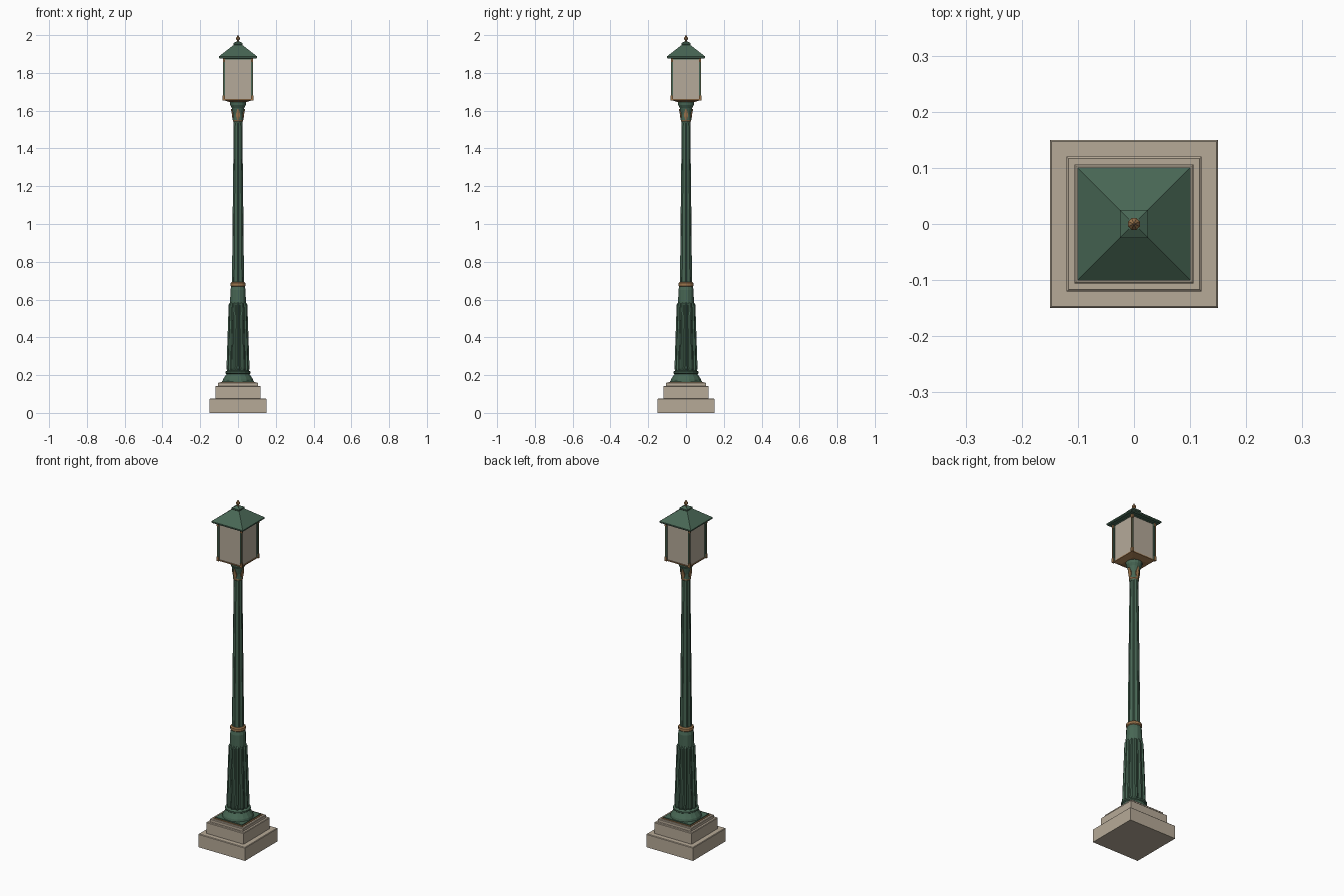
import bpy, bmesh, math
from mathutils import Matrix

if "Cube" in bpy.data.objects:
    bpy.data.objects.remove(bpy.data.objects["Cube"])

def mat(name, c):
    m = bpy.data.materials.new(name)
    m.diffuse_color = (*c, 1)
    m.use_nodes = True
    m.node_tree.nodes["Principled BSDF"].inputs["Base Color"].default_value = m.diffuse_color
    return m

GREEN = mat("painted_green", (0.065, 0.135, 0.09))
STONE = mat("pale_stone", (0.47, 0.40, 0.31))
GLASS = mat("cream_glass", (0.46, 0.40, 0.32))
GOLD = mat("aged_gold", (0.33, 0.18, 0.075))

def loft(name, rings, material):
    """Skin a stack of equal-length rings and cap both ends."""
    bm = bmesh.new()
    vs = [[bm.verts.new(p) for p in r] for r in rings]
    n = len(vs[0])
    for a, b in zip(vs, vs[1:]):
        for i in range(n):
            j = (i + 1) % n
            bm.faces.new((a[i], a[j], b[j], b[i]))
    bm.faces.new(vs[0][::-1])
    bm.faces.new(vs[-1])
    bmesh.ops.recalc_face_normals(bm, faces=bm.faces)
    me = bpy.data.meshes.new(name)
    bm.to_mesh(me)
    bm.free()
    me.materials.append(material)
    ob = bpy.data.objects.new(name, me)
    bpy.context.collection.objects.link(ob)
    return ob

def square(name, prof, material):
    """Square section stack: prof is (half width, z)."""
    return loft(name, [[(-h, -h, z), (h, -h, z), (h, h, z), (-h, h, z)] for h, z in prof], material)

def turned(name, prof, material, n=16, flutes=0, depth=0.0):
    """Turned stack: prof is (radius, z); flutes cut grooves around it."""
    rings = []
    if flutes:
        n = flutes * 4
    for r, z in prof:
        ring = []
        for i in range(n):
            a = 2 * math.pi * (i + 0.5) / n
            k = r * (1 - depth) if flutes and i % 4 in (1, 2) else r
            ring.append((k * math.cos(a), k * math.sin(a), z))
        rings.append(ring)
    return loft(name, rings, material)

def box(name, c, s, material, rot=0):
    bm = bmesh.new()
    bmesh.ops.create_cube(bm, size=1)
    bm.transform(Matrix.Rotation(rot, 4, 'Z') @ Matrix.Translation(c) @ Matrix.Diagonal((*s, 1)))
    me = bpy.data.meshes.new(name)
    bm.to_mesh(me)
    bm.free()
    me.materials.append(material)
    ob = bpy.data.objects.new(name, me)
    bpy.context.collection.objects.link(ob)
    return ob

# Stepped stone plinth
square("plinth_lower", [(0.15, 0), (0.15, 0.074), (0.147, 0.077)], STONE)
square("plinth_middle", [(0.12, 0.075), (0.12, 0.139), (0.117, 0.142)], STONE)
square("plinth_upper", [(0.106, 0.14), (0.106, 0.157), (0.103, 0.16)], STONE)
square("plinth_gold_trim", [(0.093, 0.159), (0.093, 0.163)], GOLD)

# Flared foot
square("foot_plate", [(0.086, 0.162), (0.086, 0.168)], GREEN)
turned("foot_flare", [(0.084, 0.166), (0.08, 0.18), (0.066, 0.20), (0.062, 0.206),
                      (0.068, 0.21), (0.068, 0.218), (0.058, 0.224)], GREEN)

# Fluted pedestal and collar
turned("fluted_pedestal", [(0.057, 0.22), (0.061, 0.235), (0.059, 0.30), (0.050, 0.56),
                           (0.049, 0.575), (0.042, 0.585)], GREEN, flutes=12, depth=0.12)
turned("pedestal_neck", [(0.043, 0.575), (0.042, 0.65), (0.037, 0.67)], GREEN, n=12)
turned("gold_collar", [(0.036, 0.668), (0.041, 0.673), (0.041, 0.687), (0.034, 0.692)], GOLD)

# Tapering fluted post
turned("tapered_post", [(0.032, 0.685), (0.029, 1.0), (0.0225, 1.56)], GREEN, flutes=8, depth=0.1)

# Capital with gold leaves
turned("capital", [(0.022, 1.535), (0.027, 1.55), (0.027, 1.58), (0.034, 1.615),
                   (0.042, 1.63), (0.044, 1.652)], GREEN)
turned("capital_ring", [(0.023, 1.54), (0.027, 1.545), (0.027, 1.552), (0.023, 1.556)], GOLD)
for k in range(4):
    ca, sa = math.cos(k * math.pi / 2), math.sin(k * math.pi / 2)
    rings = []
    for r, w, z in [(0.026, 0.003, 1.55), (0.029, 0.010, 1.568), (0.031, 0.010, 1.585), (0.036, 0.003, 1.61)]:
        sect = [(r - 0.008, -w), (r, -w), (r + 0.002, 0), (r, w), (r - 0.008, w)]
        rings.append([(x * ca - y * sa, x * sa + y * ca, z) for x, y in sect])
    loft("capital_leaf", rings, GOLD)

# Lantern floor, panes and frame
square("lantern_floor", [(0.045, 1.645), (0.076, 1.656), (0.076, 1.662)], GOLD)
square("lantern_glass", [(0.072, 1.66), (0.072, 1.878)], GLASS)
for k in range(4):
    r = k * math.pi / 2
    box("corner_post", (0.073, 0.073, 1.768), (0.010, 0.010, 0.22), GREEN, r)
    box("post_gold_foot", (0.075, 0.075, 1.667), (0.013, 0.013, 0.024), GOLD, r)
    box("post_gold_head", (0.0745, 0.0745, 1.866), (0.012, 0.012, 0.018), GOLD, r)
    box("post_gold_bead", (0.0785, 0.0785, 1.768), (0.003, 0.003, 0.18), GOLD, r)
    box("top_rail", (0, 0.072, 1.875), (0.14, 0.006, 0.008), GREEN, r)

# Hipped roof and finial
square("roof", [(0.096, 1.876), (0.101, 1.88), (0.101, 1.887), (0.023, 1.948)], GREEN)
square("roof_cap", [(0.02, 1.944), (0.025, 1.95), (0.025, 1.957), (0.009, 1.966)], GREEN)
turned("finial", [(0.006, 1.963), (0.006, 1.972), (0.0115, 1.978), (0.0115, 1.984),
                  (0.006, 1.992), (0.001, 2.0)], GOLD, n=8)
